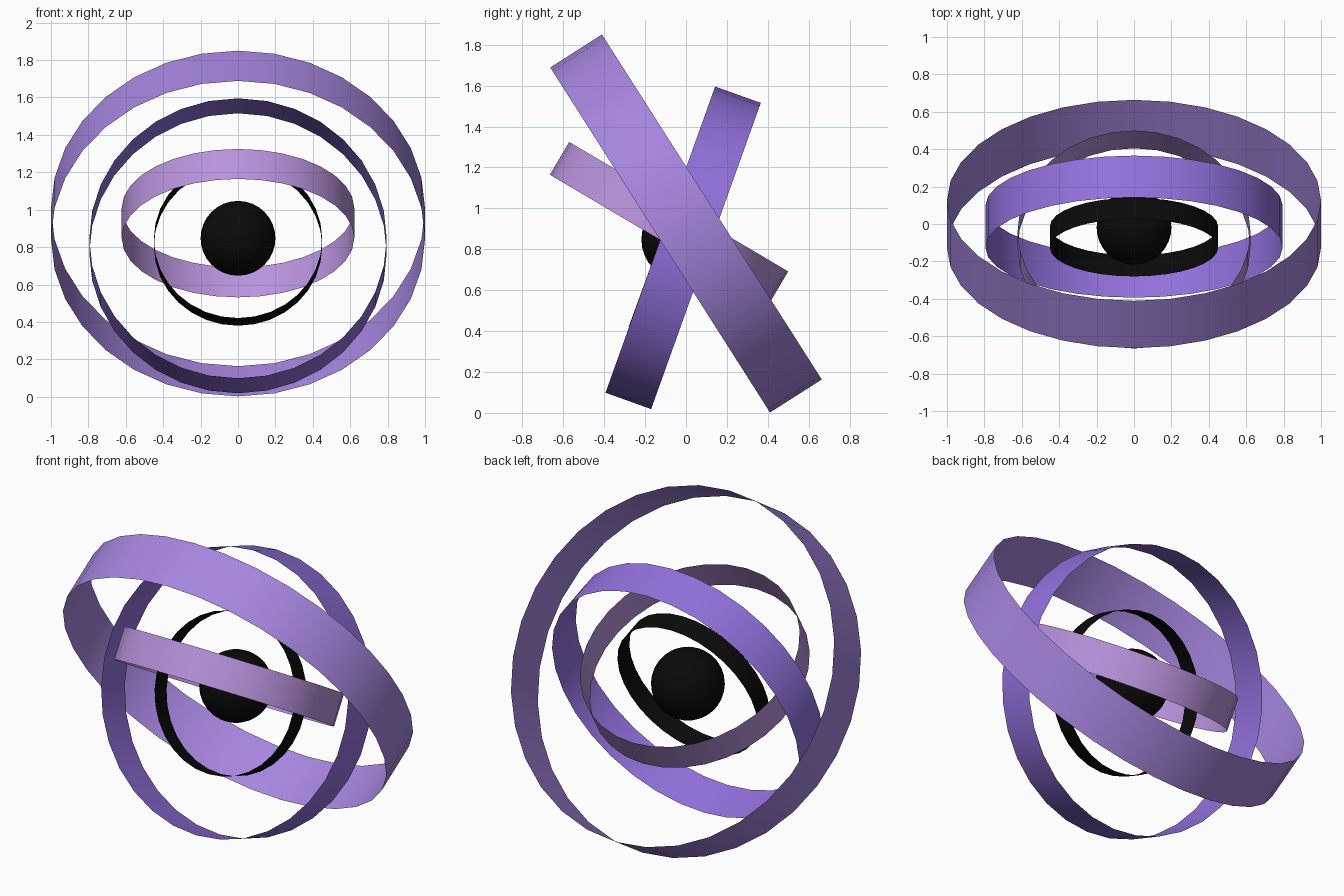
import bpy, bmesh
from math import radians

if "Cube" in bpy.data.objects:
    bpy.data.objects.remove(bpy.data.objects["Cube"])


def colour(name, rgb):
    m = bpy.data.materials.new(name)
    m.diffuse_color = (*rgb, 1)
    m.use_nodes = True
    m.node_tree.nodes["Principled BSDF"].inputs["Base Color"].default_value = m.diffuse_color
    return m


def finish(name, bm, loc, tilt, mat):
    for f in bm.faces:
        f.smooth = True
    me = bpy.data.meshes.new(name)
    bm.to_mesh(me)
    bm.free()
    me.materials.append(mat)
    ob = bpy.data.objects.new(name, me)
    ob.location = loc
    ob.rotation_euler.x = radians(tilt)
    bpy.context.collection.objects.link(ob)


def ring(name, radius, width, loc, tilt, mat):
    # open cylinder wall, thin band
    bm = bmesh.new()
    bmesh.ops.create_cone(bm, cap_ends=False, segments=32, radius1=radius,
                          radius2=radius, depth=width)
    finish(name, bm, loc, tilt, mat)


lilac = colour("lilac", (0.38, 0.235, 0.73))
violet = colour("violet", (0.29, 0.165, 0.72))
pink = colour("pink_lilac", (0.48, 0.29, 0.72))
black = colour("black", (0.003, 0.003, 0.003))

# nested tilted bands
ring("outer_ring", 1.0, 0.30, (0, 0, 0.926), -57.5, lilac)
ring("second_ring", 0.795, 0.237, (0, -0.014, 0.807), 70.3, violet)
ring("third_ring", 0.622, 0.186, (0, -0.083, 0.928), -30.6, pink)
ring("inner_ring", 0.45, 0.12, (0, -0.07, 0.823), 70, black)

# core ball
bm = bmesh.new()
bmesh.ops.create_uvsphere(bm, u_segments=32, v_segments=16, radius=0.2)
finish("core_ball", bm, (0, -0.018, 0.847), 0, black)
